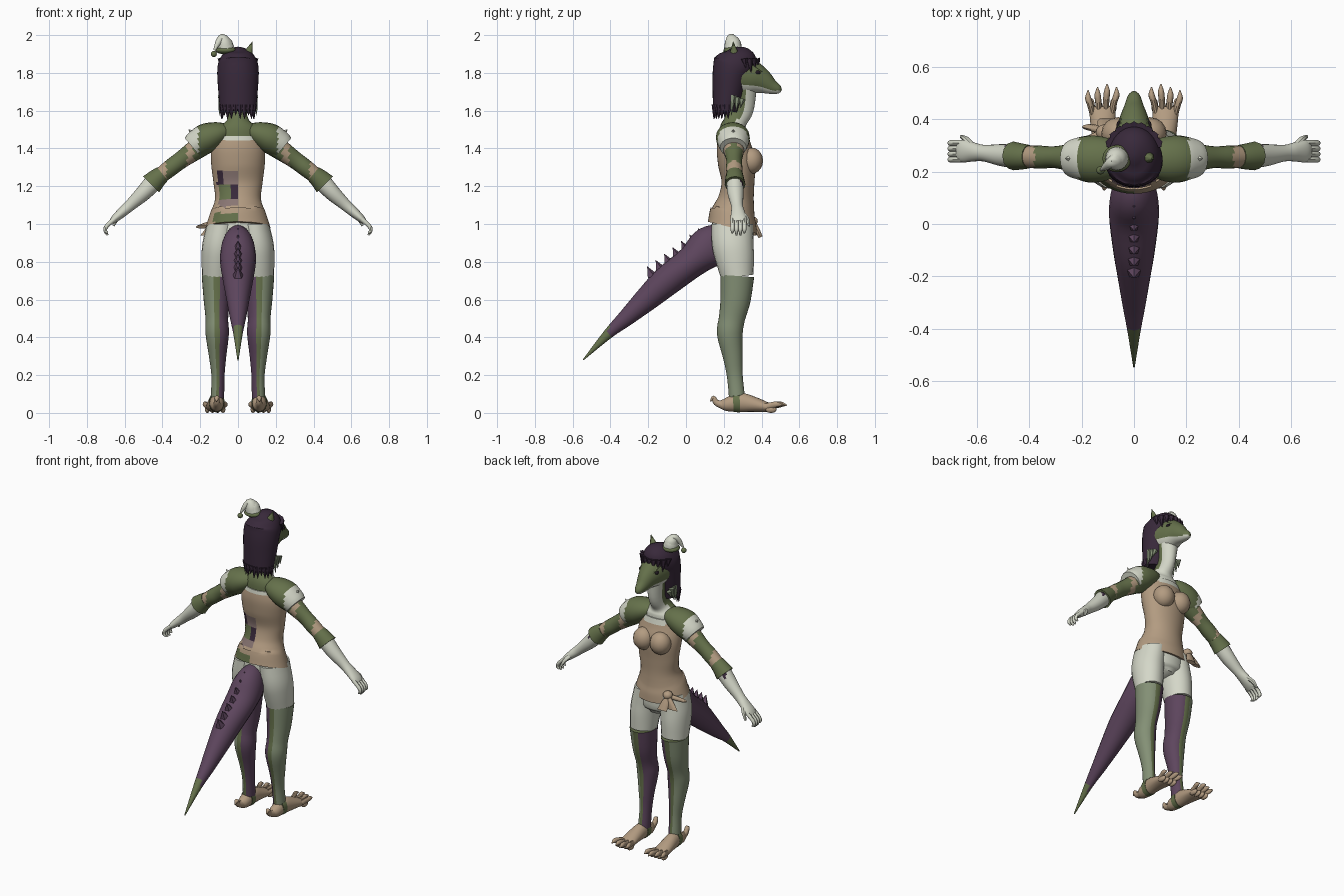
import bpy, bmesh, math
from mathutils import Vector

default = bpy.data.objects.get("Cube")
if default:
    bpy.data.objects.remove(default)

COLOURS = {
    "tan cloth": (.45, .33, .22),
    "olive skin": (.13, .165, .07),
    "pale white": (.66, .68, .58),
    "dark plum hair": (.04, .022, .043),
    "plum purple": (.11, .06, .11),
    "sage green": (.23, .28, .18),
    "mauve patch": (.25, .18, .17),
    "eye black": (.015, .01, .015),
}
TAN, OLIVE, WHITE, HAIR, PLUM, SAGE, MAUVE, BLACK = COLOURS
MATS = {}
for label, rgb in COLOURS.items():
    m = bpy.data.materials.new(label)
    m.use_nodes = True
    m.diffuse_color = (*rgb, 1)
    bsdf = next(n for n in m.node_tree.nodes if n.type == "BSDF_PRINCIPLED")
    bsdf.inputs["Base Color"].default_value = (*rgb, 1)
    bsdf.inputs["Roughness"].default_value = .8
    MATS[label] = m

X, Y, Z = Vector((1, 0, 0)), Vector((0, 1, 0)), Vector((0, 0, 1))
PARTS = []


def finish(name, bm, colour, side=1):
    """Mirror if asked, paint by a colour name or a rule, and link."""
    bmesh.ops.recalc_face_normals(bm, faces=bm.faces)
    slots = []
    bm.normal_update()
    for f in bm.faces:
        c = colour(f.calc_center_median(), f.normal) if callable(colour) else colour
        if c not in slots:
            slots.append(c)
        f.material_index = slots.index(c)
    if side < 0:
        for v in bm.verts:
            v.co.x = -v.co.x
        bmesh.ops.reverse_faces(bm, faces=bm.faces)
    mesh = bpy.data.meshes.new(name)
    bm.to_mesh(mesh)
    bm.free()
    for c in slots:
        mesh.materials.append(MATS[c])
    obj = bpy.data.objects.new(name, mesh)
    bpy.context.collection.objects.link(obj)
    PARTS.append(obj)
    return obj


def smooth_stations(st, steps):
    """Catmull-Rom through the stations."""
    p = [Vector(s) for s in st]
    p = [p[0] * 2 - p[1]] + p + [p[-1] * 2 - p[-2]]
    out = []
    for a, b, c, d in zip(p, p[1:], p[2:], p[3:]):
        for i in range(steps):
            t = i / steps
            out.append(b + (c - a) * (t / 2) + (a * 2 - b * 5 + c * 4 - d) * (t * t / 2)
                       + (b * 3 - a - c * 3 + d) * (t ** 3 / 2))
    return out + [p[-2]]


def loft(name, st, colour, u=X, sides=20, steps=4, side=1, tweak=None):
    """Skin ellipses (x, y, z, half width along u, half depth) along a path."""
    st = smooth_stations(st, steps)
    centres = [Vector(s[:3]) for s in st]
    bm = bmesh.new()
    rings = []
    for i, s in enumerate(st):
        t = centres[min(i + 1, len(st) - 1)] - centres[max(i - 1, 0)]
        v = t.cross(u).normalized()
        ring = []
        for k in range(sides):
            ang = math.tau * k / sides
            ring.append(bm.verts.new(centres[i] + u * (max(s[3], .001) * math.cos(ang))
                                     + v * (max(s[4], .001) * math.sin(ang))))
        rings.append(ring)
    for a, b in zip(rings, rings[1:]):
        for k in range(sides):
            j = (k + 1) % sides
            bm.faces.new((a[k], a[j], b[j], b[k]))
    bm.faces.new(rings[0])
    bm.faces.new(rings[-1])
    if tweak:
        for v in bm.verts:
            tweak(v.co)
    return finish(name, bm, colour, side)


def blob(name, centre, radii, colour, side=1):
    bm = bmesh.new()
    bmesh.ops.create_uvsphere(bm, u_segments=16, v_segments=10, radius=1)
    for v in bm.verts:
        v.co = Vector(centre) + Vector(a * b for a, b in zip(v.co, radii))
    return finish(name, bm, colour, side)


def spike(name, base, tip, r, colour, side=1, sides=6):
    """Tapered point from base to tip."""
    base, tip = Vector(base), Vector(tip)
    axis = tip - base
    bm = bmesh.new()
    bmesh.ops.create_cone(bm, cap_ends=True, segments=sides, radius1=r, radius2=.001, depth=axis.length)
    bm.transform(axis.to_track_quat("Z", "Y").to_matrix().to_4x4())
    bmesh.ops.translate(bm, verts=bm.verts, vec=(base + tip) / 2)
    return finish(name, bm, colour, side)


# Tunic with patched back half and pale top trim
def tunic_colour(c, n):
    if c.z > 1.445:
        return WHITE
    if n.y < -.1 and c.x < 0:
        if 1.01 < c.z < 1.06 and c.x > -.13:
            return OLIVE
        if 1.13 < c.z < 1.21:
            return HAIR if c.x > -.04 else OLIVE if c.x > -.1 else TAN
        if 1.21 < c.z < 1.28:
            return MAUVE if c.x > -.08 else HAIR if c.x > -.11 else TAN
        if 1.09 < c.z < 1.13 and c.x > -.1:
            return MAUVE
    return TAN


def slope_hem(co):
    if co.z < 1.08:
        co.z -= (co.y - .25) * .18


loft("tunic", [(0, .245, .98, .172, .13), (0, .25, 1.05, .15, .12), (0, .265, 1.13, .122, .095),
               (0, .275, 1.22, .13, .087), (0, .27, 1.32, .142, .1), (0, .255, 1.40, .14, .093),
               (0, .25, 1.47, .118, .08)], tunic_colour, sides=40, steps=6, tweak=slope_hem)
for s, tag in ((1, "left"), (-1, "right")):
    blob(tag + "_bust", (.06, .345, 1.335), (.065, .063, .07), TAN, s)

# Neck, chest and head
loft("chest_and_neck", [(0, .25, 1.43, .115, .075), (0, .25, 1.5, .11, .072), (0, .262, 1.545, .06, .06),
                        (0, .29, 1.61, .046, .068), (0, .30, 1.72, .06, .075)],
     lambda c, n: WHITE if n.y > .25 else OLIVE, sides=24)
loft("head", [(0, .17, 1.79, .04, .05), (0, .24, 1.79, .093, .105), (0, .34, 1.775, .077, .095),
              (0, .40, 1.755, .056, .068), (0, .45, 1.728, .037, .042), (0, .49, 1.712, .023, .024),
              (0, .505, 1.707, .008, .008)],
     lambda c, n: WHITE if n.z < -.4 else OLIVE, sides=28)

# Hair: bob with ragged hem and fringe
loft("hair", [(0, .21, 1.6, .095, .068), (0, .225, 1.7, .104, .085), (0, .24, 1.8, .11, .1),
              (0, .26, 1.86, .102, .115), (0, .26, 1.91, .07, .085), (0, .255, 1.935, .012, .015)],
     HAIR, sides=32)
for i in range(9):
    a = math.pi * (.14 + .09 * i)
    spike("fringe_lock", (.098 * math.cos(a), .262 + .11 * math.sin(a), 1.875),
          (.1 * math.cos(a), .265 + .122 * math.sin(a), 1.80 if i % 2 else 1.825), .021, HAIR)
for i in range(14):
    a = math.pi * (.93 + .0875 * i)
    spike("hem_lock", (.082 * math.cos(a), .21 + .055 * math.sin(a), 1.63),
          (.088 * math.cos(a), .21 + .064 * math.sin(a), 1.555 if i % 3 else 1.575), .02, HAIR)

# Small hat with bobble
HAT = Vector((-.065, .25, 1.92))
blob("hat_brim", HAT, (.056, .052, .022), OLIVE)
loft("hat_cone", [(-.065, .25, 1.92, .046, .046), (-.072, .248, 1.96, .042, .038),
                  (-.085, .24, 1.985, .025, .022), (-.105, .222, 1.96, .016, .016),
                  (-.125, .207, 1.92, .006, .006)], WHITE, u=Y, sides=16)
loft("hat_peak", [(-.065, .25, 1.94, .044, .044), (-.07, .25, 1.975, .034, .034),
                  (-.075, .25, 2, .008, .008)], WHITE, sides=16)
blob("hat_bobble", (-.128, .205, 1.90), (.016, .016, .016), OLIVE)
spike("ear", (.052, .255, 1.9), (.076, .25, 1.965), .026, OLIVE, sides=8)

# Tail with ridge spikes and olive tip
loft("tail", [(0, .2, .90, .06, .1), (0, .12, .875, .088, .11), (0, .03, .80, .095, .086),
              (0, -.1, .70, .08, .08), (0, -.2, .61, .063, .066), (0, -.32, .50, .042, .044),
              (0, -.41, .42, .025, .027), (0, -.545, .28, .003, .003)],
     lambda c, n: OLIVE if c.y < -.41 else PLUM, sides=20)
for i in range(7):
    y = .09 - .045 * i
    z = .945 + (y - .09) * .75
    spike("tail_ridge", (0, y, z - .02), (0, y - .025, z + .032), .03, PLUM, sides=5)

# Hips
loft("hips", [(0, .25, .85, .06, .08), (0, .245, .9, .14, .11), (0, .25, 1.04, .145, .11)], WHITE, sides=28)

# Hip sash: knot, loop and hanging ends
blob("sash_knot", (-.115, .35, 1.015), (.03, .03, .026), TAN)
for name, tip in (("sash_loop", (-.19, .31, .985)), ("sash_end_outer", (-.165, .37, .94)),
                  ("sash_end_inner", (-.105, .395, .93))):
    a, b = Vector((-.12, .355, 1.015)), Vector(tip)
    loft(name, [(*a, .012, .012), (*a.lerp(b, .5), .027, .014), (*b, .034, .012)], TAN, sides=10)


def arm_colour(c, n):
    return TAN if .235 < c.x < .27 or c.x > .38 else OLIVE


def stocking_colour(c, n):
    return PLUM if n.x < -.15 else SAGE if n.x > .3 else OLIVE


def glove_colour(c, n):
    return HAIR if .455 < c.x < .49 and c.y > .26 and n.z > .3 else WHITE


# Paired parts
for s, tag in ((1, "left"), (-1, "right")):
    blob(tag + "_eye", (.057, .376, 1.802), (.01, .019, .011), BLACK, s)
    spike(tag + "_brow", (.052, .35, 1.835), (.05, .405, 1.805), .012, OLIVE, s)
    for i in range(3):
        y = .25 + .024 * i
        spike(tag + "_neck_tuft", (.088, y, 1.68 - .01 * i), (.1, y - .01, 1.575 + .02 * i), .018, SAGE, s)

    # Arm, shoulder guard, cuff and glove
    loft(tag + "_arm", [(.1, .25, 1.475, .06, .055), (.2, .252, 1.41, .06, .056), (.3, .255, 1.34, .042, .046),
                        (.36, .255, 1.295, .044, .045), (.43, .258, 1.24, .04, .04)],
         arm_colour, u=Y, steps=6, side=s)
    loft(tag + "_shoulder_guard", [(.045, .25, 1.495, .05, .035), (.1, .248, 1.48, .08, .062),
                                   (.165, .248, 1.455, .09, .079), (.215, .25, 1.425, .08, .074),
                                   (.24, .25, 1.405, .07, .066)],
         lambda c, n: WHITE if c.x > .21 else OLIVE, u=Y, side=s)
    spike(tag + "_guard_point", (.225, .25, 1.47), (.262, .25, 1.5), .028, WHITE, s, 4)
    loft(tag + "_cuff", [(.40, .257, 1.265, .045, .045), (.43, .258, 1.24, .05, .052),
                         (.46, .26, 1.21, .055, .06)], OLIVE, u=Y, sides=12, steps=2, side=s)
    loft(tag + "_glove", [(.435, .258, 1.235, .045, .05), (.5, .262, 1.165, .043, .042),
                          (.57, .27, 1.1, .032, .031), (.61, .275, 1.065, .036, .027),
                          (.65, .278, 1.03, .043, .021), (.67, .278, 1.01, .038, .014)],
         glove_colour, u=Y, steps=6, side=s)
    for i in range(4):
        y = .246 + .021 * i
        drop = .012 * abs(i - 1.5)
        loft(tag + "_finger", [(.655, y, 1.025, .012, .013), (.695, y, .99, .011, .011),
                               (.703, y, .965, .01, .01), (.69, y, .935 + drop, .005, .005)],
             WHITE, u=Y, sides=8, steps=2, side=s)
    loft(tag + "_thumb", [(.615, .295, 1.06, .016, .016), (.64, .322, 1.03, .013, .013),
                          (.66, .334, .99, .006, .006)], WHITE, u=Y, sides=8, steps=2, side=s)

    # Shorts, stocking
    loft(tag + "_shorts", [(.112, .272, .72, .078, .086), (.108, .258, .82, .085, .103),
                           (.1, .247, .9, .088, .11), (.085, .245, 1, .08, .11)], WHITE, side=s)
    loft(tag + "_stocking", [(.112, .272, .725, .08, .089), (.112, .262, .6, .07, .08),
                             (.112, .243, .5, .06, .069), (.11, .232, .42, .062, .068),
                             (.108, .247, .3, .046, .052), (.106, .258, .2, .035, .042),
                             (.108, .268, .1, .035, .042), (.11, .272, .05, .035, .045)],
         stocking_colour, sides=28, side=s)

    # Clawed foot
    loft(tag + "_foot", [(.112, .185, .045, .018, .022), (.112, .22, .045, .035, .037),
                         (.114, .29, .055, .04, .05), (.118, .36, .045, .046, .04),
                         (.12, .43, .03, .05, .026), (.12, .45, .03, .044, .018)], TAN, side=s)
    loft(tag + "_ankle_strap", [(.112, .25, .055, .041, .05), (.113, .285, .056, .042, .054)],
         OLIVE, side=s)
    loft(tag + "_heel_spur", [(.112, .2, .04, .024, .024), (.112, .16, .055, .016, .017),
                              (.112, .145, .08, .014, .012), (.114, .13, .06, .003, .003)],
         TAN, sides=10, side=s)
    for i in range(4):
        x = .085 + .024 * i
        out = (i - 1.5) * .012
        y = .535 - .012 * abs(i - 1)
        loft(tag + "_toe", [(x, .42, .03, .013, .02), (x + out * .5, y - .06, .04, .012, .017),
                            (x + out, y - .03, .045, .012, .015), (x + out, y, .04, .002, .002)],
             TAN, sides=10, steps=3, side=s)
        blob(tag + "_toe_pad", (x + out * .3, .45, .018), (.013, .03, .018), TAN, s)

# Smooth shading with kept edges
bpy.ops.object.select_all(action="DESELECT")
for part in PARTS:
    part.select_set(True)
bpy.context.view_layer.objects.active = PARTS[0]
bpy.ops.object.shade_smooth_by_angle(angle=math.radians(45))
